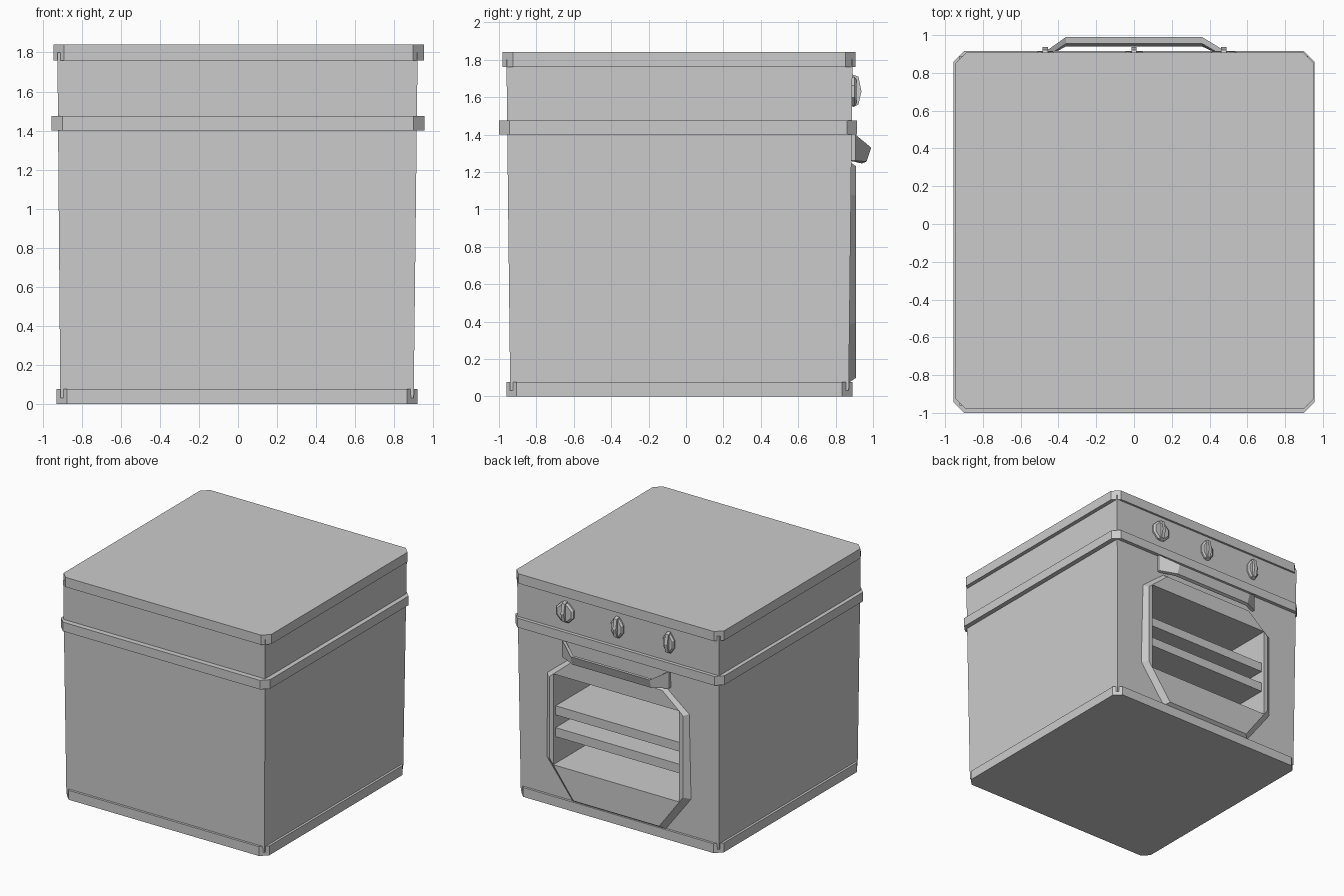
import bpy, bmesh, math
from mathutils import Vector

if "Cube" in bpy.data.objects:
    bpy.data.objects.remove(bpy.data.objects["Cube"])


def make(name, verts, faces):
    mesh = bpy.data.meshes.new(name)
    mesh.from_pydata(verts, [], faces)
    bm = bmesh.new()
    bm.from_mesh(mesh)
    bmesh.ops.recalc_face_normals(bm, faces=bm.faces)
    bm.to_mesh(mesh)
    bm.free()
    obj = bpy.data.objects.new(name, mesh)
    bpy.context.collection.objects.link(obj)
    return obj


def loft(name, rings):
    """Skin a list of equal-length point rings and cap both ends."""
    n = len(rings[0])
    verts = [p for r in rings for p in r]
    faces = [(k * n + i, k * n + (i + 1) % n, (k + 1) * n + (i + 1) % n, (k + 1) * n + i)
             for k in range(len(rings) - 1) for i in range(n)]
    faces += [tuple(range(n)), tuple(range(len(verts) - n, len(verts)))]
    return make(name, verts, faces)


def rect(x0, x1, y0, y1, z):
    return [(x0, y0, z), (x1, y0, z), (x1, y1, z), (x0, y1, z)]


def slab(name, x0, x1, y0, y1, z0, z1, c=0.055):
    """Flat slab with clipped vertical corners."""
    o = [(x0 + c, y0), (x1 - c, y0), (x1, y0 + c), (x1, y1 - c),
         (x1 - c, y1), (x0 + c, y1), (x0, y1 - c), (x0, y0 + c)]
    return loft(name, [[(x, y, z) for x, y in o] for z in (z0, z1)])


# Tapered body with an open oven cavity in the +y side
W, ZB, ZT = 0.575, 0.35, 1.10
DEPTH = -0.70


def window(y):
    return [(-W, y, ZB), (W, y, ZB), (W, y, ZT), (-W, y, ZT)]


body_v = (rect(-0.91, 0.90, -0.94, 0.87, 0.03) + rect(-0.925, 0.92, -0.96, 0.89, 1.80)
          + [(x, 0.87 + 0.02 * (z - 0.03) / 1.77, z) for x, _, z in window(0)] + window(DEPTH))
body_f = [(0, 1, 2, 3), (4, 5, 6, 7), (0, 1, 5, 4), (1, 2, 6, 5), (0, 3, 7, 4),
          (3, 2, 9, 8), (2, 6, 10, 9), (6, 7, 11, 10), (7, 3, 8, 11), (12, 13, 14, 15)]
body_f += [(8 + i, 8 + (i + 1) % 4, 12 + (i + 1) % 4, 12 + i) for i in range(4)]
make("oven_body", body_v, body_f)

# Base, middle and top trims
slab("base_trim", -0.93, 0.92, -0.96, 0.89, 0.0, 0.077)
slab("middle_trim", -0.955, 0.955, -1.0, 0.915, 1.40, 1.475)
slab("top_plate", -0.945, 0.952, -0.98, 0.907, 1.76, 1.84)

# Octagonal door frame with bevelled rim around the window
half = [(0.43, 0.07), (0.67, 0.38), (0.67, 1.09), (0.46, 1.26)]
outer = [(-0.43, 0.07)] + half + [(-0.46, 1.26), (-0.67, 1.09), (-0.67, 0.38)]
door_v = [(x, 0.865, z) for x, z in outer]
door_v += [(x * 0.91, 0.91, 0.67 + (z - 0.67) * 0.95) for x, z in outer]
door_v += window(0.91) + window(0.868)
door_f = [(i, (i + 1) % 8, 8 + (i + 1) % 8, 8 + i) for i in range(8)]
for k in range(4):                       # front face around the window
    a, b = 8 + 2 * k, 8 + 2 * k + 1
    nxt = 8 + (2 * k + 2) % 8
    door_f += [(a, b, 16 + (k + 1) % 4, 16 + k), (b, nxt, 16 + (k + 1) % 4)]
    door_f += [(16 + k, 16 + (k + 1) % 4, 20 + (k + 1) % 4, 20 + k)]
make("door_frame", door_v, door_f)

# Two shelves inside the cavity
for i, z in enumerate((0.57, 0.75)):
    loft(f"shelf_{i + 1}", [rect(-W, W, DEPTH, 0.88, z), rect(-W, W, DEPTH, 0.88, z + 0.075)])

# Door handle: wide feet on the wall, bar standing off in front
foot = [(0.875, 1.26), (0.905, 1.26), (0.905, 1.40), (0.875, 1.40)]
bar = [(0.94, 1.245), (0.965, 1.255), (0.99, 1.33), (0.955, 1.325)]
loft("door_handle", [[(x, y, z) for y, z in prof]
                     for x, prof in ((-0.48, foot), (-0.36, bar), (0.36, bar), (0.50, foot))])

# Control knobs: faceted disc plus a raised grip
for i, (x, rx) in enumerate(((-0.47, 0.055), (0.0, 0.06), (0.475, 0.085))):
    rings = []
    for y, s in ((0.87, 1.0), (0.90, 1.0), (0.912, 0.8)):
        rings.append([(x + rx * s * math.cos(a), y, 1.63 + 0.085 * s * math.sin(a))
                      for a in (math.tau * (k + 0.5) / 8 for k in range(8))])
    loft(f"knob_{i + 1}", rings)
    grip = [(0.89, 1.545), (0.922, 1.56), (0.938, 1.63), (0.922, 1.71), (0.89, 1.72)]
    loft(f"knob_grip_{i + 1}", [[(x + dx, y, z) for y, z in grip] for dx in (-0.014, 0.014)])
